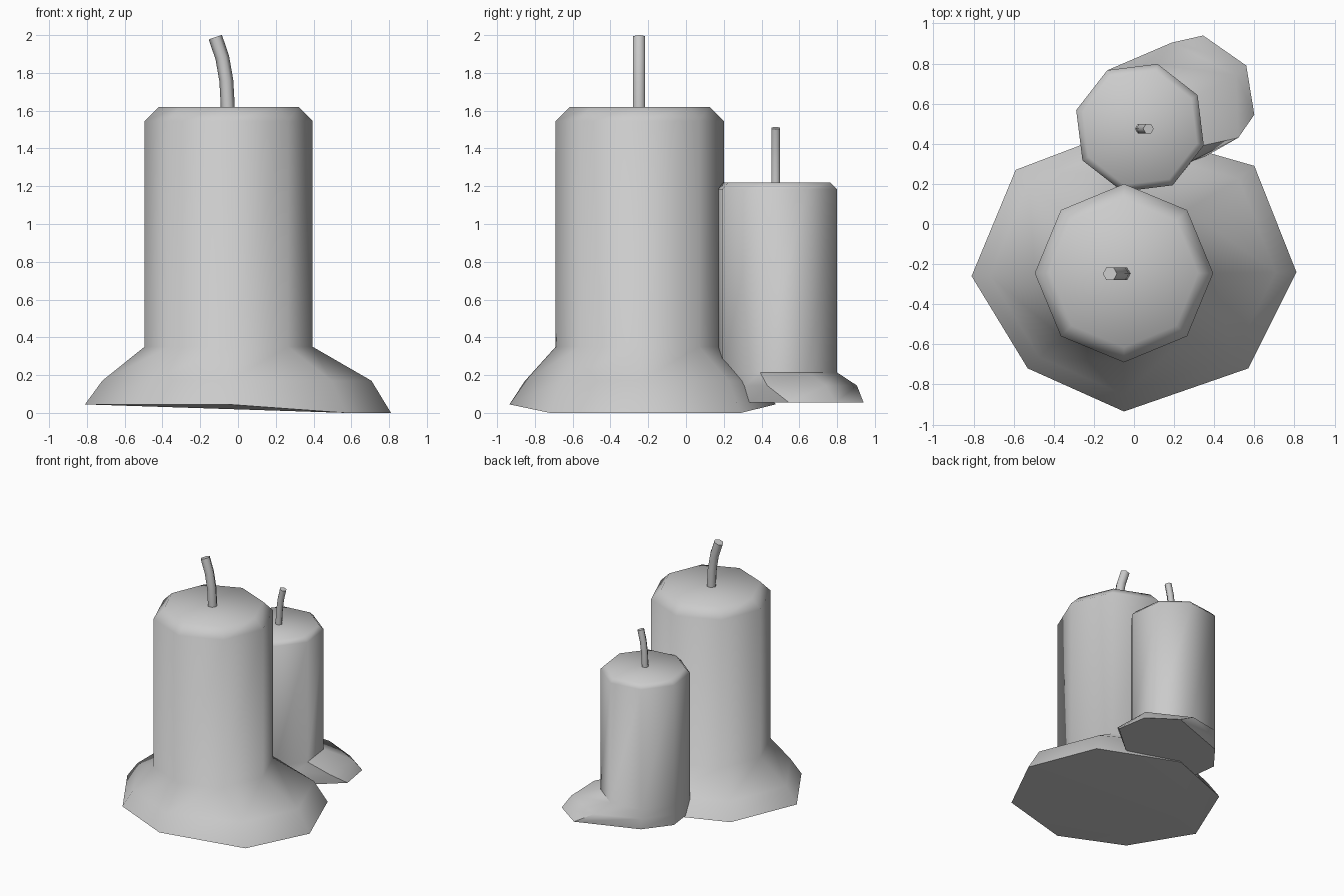
import bpy, bmesh
from math import cos, sin, radians
from mathutils import Vector

if "Cube" in bpy.data.objects:
    bpy.data.objects.remove(bpy.data.objects["Cube"])


def ring(cx, cy, r, z, rot=0, n=8):
    """Regular horizontal ring of points."""
    return [(cx + r * cos(radians(rot + 360 / n * i)),
             cy + r * sin(radians(rot + 360 / n * i)), z) for i in range(n)]


def loft(name, rings, fan=0, angle=60):
    """Skin rings listed bottom to top; the base is a fan from point `fan`."""
    bm = bmesh.new()
    vs = [[bm.verts.new(p) for p in r] for r in rings]
    n = len(vs[0])
    for a, b in zip(vs, vs[1:]):
        for i in range(n):
            j = (i + 1) % n
            bm.faces.new((a[i], a[j], b[j], b[i]))
    bm.faces.new(vs[-1])
    for k in range(1, n - 1):
        bm.faces.new((vs[0][fan], vs[0][(fan + k + 1) % n], vs[0][(fan + k) % n]))
    bmesh.ops.recalc_face_normals(bm, faces=bm.faces)
    me = bpy.data.meshes.new(name)
    bm.to_mesh(me)
    bm.free()
    ob = bpy.data.objects.new(name, me)
    bpy.context.collection.objects.link(ob)
    bpy.ops.object.select_all(action='DESELECT')
    ob.select_set(True)
    bpy.context.view_layer.objects.active = ob
    bpy.ops.object.shade_smooth_by_angle(angle=radians(angle))
    return ob


def wick(name, path, y, r):
    """Six-sided tube bent in the xz plane."""
    pts = [Vector((x, y, z)) for x, z in path]
    rings = []
    for i, p in enumerate(pts):
        t = (pts[min(i + 1, len(pts) - 1)] - pts[max(i - 1, 0)]).normalized()
        side = Vector((t.z, 0, -t.x))
        rings.append([p + side * r * cos(radians(60 * k))
                      + Vector((0, r * sin(radians(60 * k)), 0)) for k in range(6)])
    loft(name, rings, angle=65)


# large candle with a melted skirt
C = Vector((-0.05, -0.245, 0))
skirt = [(0.81, -0.24, 0), (0.60, 0.29, 0), (-0.05, 0.475, 0.045), (-0.59, 0.27, 0.045),
         (-0.81, -0.26, 0.045), (-0.53, -0.72, 0.045), (-0.05, -0.935, 0.045), (0.57, -0.72, 0)]
mid = [(C.x + (x - C.x) * 0.88, C.y + (y - C.y) * 0.88, 0.17) for x, y, z in skirt]
loft("large_candle", [skirt, mid,
                      ring(C.x, C.y, 0.445, 0.35),
                      ring(C.x, C.y, 0.445, 1.545),
                      ring(C.x, C.y, 0.37, 1.62)], fan=4)
wick("large_wick", [(-0.053, 1.58), (-0.055, 1.64), (-0.062, 1.76),
                    (-0.083, 1.88), (-0.12, 1.989)], -0.248, 0.037)

# small candle: wax pools on one side only
sx, sy, rot = 0.03, 0.48, 29.6
body = ring(sx, sy, 0.33, 0.215, rot)
pool_mid = [(x, y, 0.14) for x, y, z in body]
pool_low = [(x, y, 0.055) for x, y, z in body]
for i, m, b in [(0, (0.51, 0.74), (0.56, 0.79)),
                (1, (0.19, 0.905), (0.345, 0.94)),
                (6, (0.29, 0.315), (0.37, 0.345)),
                (7, (0.52, 0.43), (0.60, 0.545))]:
    pool_mid[i] = (*m, 0.145)
    pool_low[i] = (*b, 0.055)
loft("small_candle", [pool_low, pool_mid, body,
                      ring(sx, sy, 0.33, 1.185, rot),
                      ring(sx, sy, 0.295, 1.22, rot)], fan=3)
wick("small_wick", [(0.032, 1.18), (0.034, 1.24), (0.039, 1.33),
                    (0.051, 1.42), (0.072, 1.508)], 0.475, 0.027)
